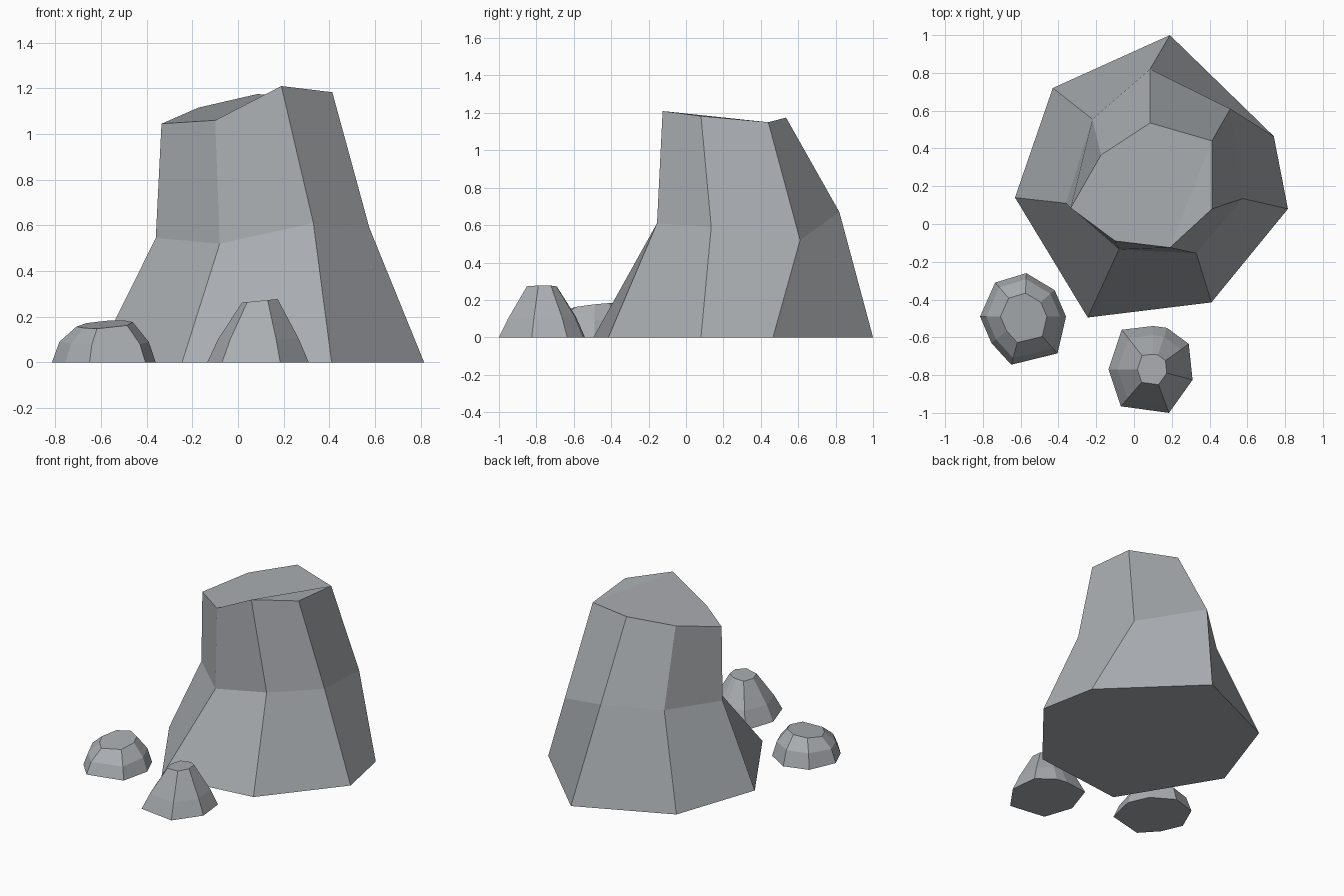
import bpy, bmesh

if "Cube" in bpy.data.objects:
    bpy.data.objects.remove(bpy.data.objects["Cube"])

stone = bpy.data.materials.new("stone")
stone.diffuse_color = (.40, .42, .44, 1)
stone.use_nodes = True
stone.node_tree.nodes["Principled BSDF"].inputs["Base Color"].default_value = stone.diffuse_color


def loft(name, rings):
    """Flat-shaded closed rock through stacked rings with equal point counts."""
    bm = bmesh.new()
    loops = [[bm.verts.new(p) for p in ring] for ring in rings]
    n = len(loops[0])
    for low, high in zip(loops, loops[1:]):
        for i in range(n):
            j = (i + 1) % n
            bm.faces.new((low[i], low[j], high[j], high[i]))
    bm.faces.new(loops[0])
    top = bm.faces.new(loops[-1])
    if n == 7:  # crease across the top of the tall rock
        bmesh.utils.face_split(top, loops[-1][4], loops[-1][6])
    bmesh.ops.recalc_face_normals(bm, faces=bm.faces)
    mesh = bpy.data.meshes.new(name)
    bm.to_mesh(mesh)
    bm.free()
    mesh.materials.append(stone)
    obj = bpy.data.objects.new(name, mesh)
    bpy.context.collection.objects.link(obj)
    return obj


def small_rock(name, outline, centre, levels):
    """Shrink a base outline to a centre; levels are (scale, z, tilt_x, tilt_y)."""
    cx, cy = centre
    rings = []
    for s, z, tx, ty in levels:
        ring = []
        for x, y in outline:
            dx, dy = (x - cx) * s, (y - cy) * s
            ring.append((cx + dx, cy + dy, z + tx * dx + ty * dy))
        rings.append(ring)
    return loft(name, rings)


# Tall rock: foot, waist and sloping crown
foot = [(.19, 1, 0), (-.43, .72, 0), (-.63, .14, 0), (-.245, -.495, 0),
        (.41, -.415, 0), (.815, .08, 0), (.74, .465, 0)]
waist = [(.085, .82, .67), (-.22, .555, .61), (-.36, .11, .545), (-.08, -.135, .52),
         (.33, -.155, .61), (.575, .135, .59), (.51, .61, .52)]
crown = [(.085, .535, 1.175), (-.175, .365, 1.115), (-.335, .085, 1.045),
         (-.1, -.09, 1.06), (.19, -.125, 1.21), (.413, .08, 1.183), (.413, .44, 1.15)]
loft("tall_rock", [foot, waist, crown])

# Low rounded rock at the left
small_rock("round_rock",
           [(-.57, -.26), (-.735, -.31), (-.815, -.49), (-.755, -.63),
            (-.65, -.745), (-.405, -.685), (-.36, -.49), (-.42, -.35)],
           (-.58, -.49),
           [(1, 0, 0, 0), (.86, .09, 0, .06), (.54, .167, .08, .12)])

# Pointed rock at the front
small_rock("pointed_rock",
           [(-.065, -.56), (.1, -.54), (.175, -.55), (.29, -.635),
            (.31, -.825), (.185, -1), (-.07, -.965), (-.135, -.77)],
           (.1, -.77),
           [(1, 0, 0, 0), (.79, .105, 0, .03), (.35, .27, .1, 0)])
